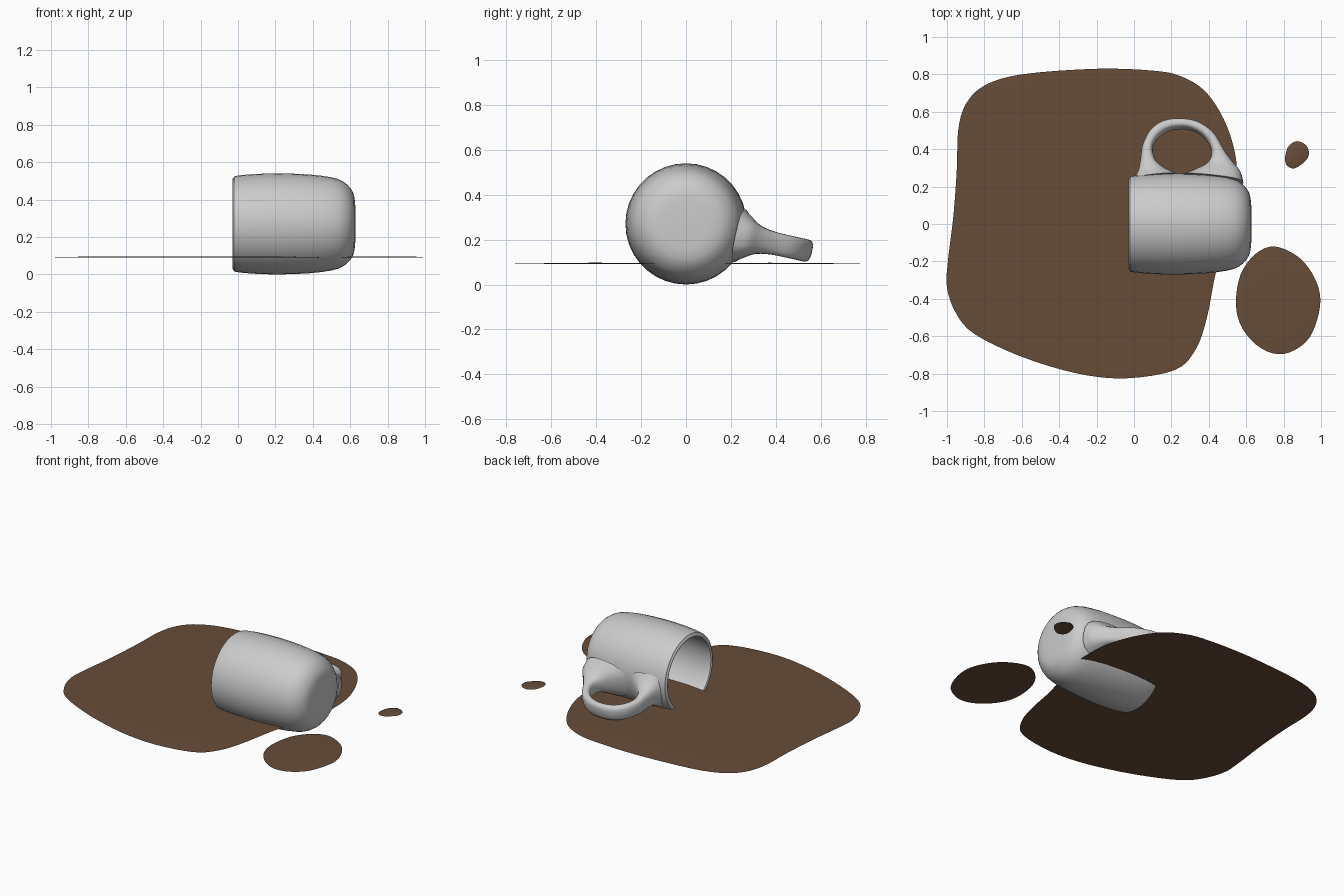
import bpy
from math import sin, cos, pi, radians, copysign
from mathutils import Vector

if "Cube" in bpy.data.objects:
    bpy.data.objects.remove(bpy.data.objects["Cube"])

AXIS_Z = 0.27


def spline(points, steps, closed=False):
    """Catmull-Rom through points of any dimension."""
    n = len(points)
    get = (lambda i: points[i % n]) if closed else (lambda i: points[max(0, min(n - 1, i))])
    out = []
    for i in range(n if closed else n - 1):
        p0, p1, p2, p3 = get(i - 1), get(i), get(i + 1), get(i + 2)
        for s in range(steps):
            t = s / steps
            out.append(tuple(0.5 * (2 * b + (c - a) * t + (2 * a - 5 * b + 4 * c - d) * t * t
                                    + (3 * b - a - 3 * c + d) * t ** 3)
                             for a, b, c, d in zip(p0, p1, p2, p3)))
    if not closed:
        out.append(tuple(points[-1]))
    return out


def loft(name, rings, material=None):
    """Skin closed rings of equal size and cap both ends."""
    n = len(rings[0])
    verts = [v for ring in rings for v in ring]
    faces = [(r * n + i, r * n + (i + 1) % n, (r + 1) * n + (i + 1) % n, (r + 1) * n + i)
             for r in range(len(rings) - 1) for i in range(n)]
    faces.append(tuple(range(n))[::-1])
    faces.append(tuple(range((len(rings) - 1) * n, len(rings) * n)))
    return add_mesh(name, verts, faces, material)


def add_mesh(name, verts, faces, material=None):
    mesh = bpy.data.meshes.new(name)
    mesh.from_pydata(verts, [], faces)
    if material:
        mesh.materials.append(material)
    obj = bpy.data.objects.new(name, mesh)
    bpy.context.collection.objects.link(obj)
    bpy.ops.object.select_all(action='DESELECT')
    obj.select_set(True)
    bpy.context.view_layer.objects.active = obj
    bpy.ops.object.mode_set(mode='EDIT')
    bpy.ops.mesh.select_all(action='SELECT')
    if name.startswith("mug"):
        bpy.ops.mesh.normals_make_consistent(inside=False)
    bpy.ops.object.mode_set(mode='OBJECT')
    bpy.ops.object.shade_smooth_by_angle(angle=radians(50))
    return obj


# Mug body: (x, radius) from outer base, over the rim, to the inner floor
outer = [(0.627, 0.10), (0.62, 0.155), (0.598, 0.195), (0.56, 0.228), (0.50, 0.249),
         (0.38, 0.264), (0.22, 0.27), (0.08, 0.266), (-0.01, 0.257), (-0.022, 0.249)]
inner = [(-0.029, 0.24), (-0.026, 0.231), (-0.012, 0.227), (0.08, 0.235), (0.22, 0.24),
         (0.38, 0.235), (0.50, 0.218), (0.56, 0.185), (0.588, 0.13), (0.594, 0.05)]
SIDES = 36
loft("mug_body", [[(x, r * cos(2 * pi * i / SIDES), AXIS_Z + r * sin(2 * pi * i / SIDES))
                   for i in range(SIDES)] for x, r in spline(outer + inner, 2)])

# Handle: outer point, inner point (x, distance from axis) and half width per section
sections = [(-0.008, 0.235, 0.24, 0.262, 0.12), (0.02, 0.285, 0.17, 0.300, 0.080),
            (0.035, 0.36, 0.117, 0.345, 0.058), (0.045, 0.43, 0.10, 0.415, 0.05),
            (0.085, 0.51, 0.125, 0.468, 0.05), (0.15, 0.56, 0.175, 0.507, 0.05),
            (0.23, 0.575, 0.235, 0.522, 0.05), (0.32, 0.565, 0.30, 0.517, 0.05),
            (0.39, 0.53, 0.36, 0.487, 0.05), (0.44, 0.48, 0.40, 0.44, 0.05),
            (0.485, 0.40, 0.415, 0.385, 0.052), (0.53, 0.335, 0.395, 0.335, 0.062),
            (0.57, 0.285, 0.34, 0.302, 0.085), (0.585, 0.225, 0.25, 0.262, 0.12)]
tilt = radians(-12.5)
out_dir = Vector((0, cos(tilt), sin(tilt)))
side_dir = Vector((0, -sin(tilt), cos(tilt)))


def soft(v):
    return copysign(abs(v) ** 0.75, v)


rings = []
for ox, ov, ix, iv, w in spline(sections, 3):
    a = Vector((ox, 0, AXIS_Z)) + out_dir * ov
    b = Vector((ix, 0, AXIS_Z)) + out_dir * iv
    rings.append([(a + b) / 2 + (a - b) / 2 * soft(cos(2 * pi * k / 20))
                  + side_dir * w * soft(sin(2 * pi * k / 20)) for k in range(20)])
loft("mug_handle", rings)

# Spilled liquid: thin, slightly domed sheets
brown = bpy.data.materials.new("coffee_brown")
brown.diffuse_color = (0.135, 0.073, 0.04, 1)
brown.use_nodes = True
brown.node_tree.nodes["Principled BSDF"].inputs["Base Color"].default_value = brown.diffuse_color


def puddle(name, outline):
    edge = spline(outline, 4, closed=True)[::-1]
    n = len(edge)
    cx, cy = sum(p[0] for p in edge) / n, sum(p[1] for p in edge) / n
    verts, faces = [], []
    scales = (1, 0.95, 0.8, 0.5)
    for s in scales:
        verts += [(cx + (x - cx) * s, cy + (y - cy) * s, 0.091 + 0.006 * (1 - s ** 4))
                  for x, y in edge]
    verts.append((cx, cy, 0.097))
    for r in range(len(scales) - 1):
        faces += [(r * n + i, r * n + (i + 1) % n, (r + 1) * n + (i + 1) % n, (r + 1) * n + i)
                  for i in range(n)]
    last = (len(scales) - 1) * n
    faces += [(last + i, last + (i + 1) % n, len(verts) - 1) for i in range(n)]
    return add_mesh(name, verts, faces, brown)


puddle("main_puddle", [(-0.2, 0.83), (0.1, 0.82), (0.25, 0.79), (0.38, 0.71), (0.48, 0.56),
                       (0.54, 0.38), (0.55, 0.2), (0.52, 0), (0.44, -0.25), (0.39, -0.5),
                       (0.33, -0.67), (0.22, -0.78), (-0.04, -0.825), (-0.3, -0.8),
                       (-0.6, -0.71), (-0.85, -0.59), (-0.95, -0.48), (-1, -0.34),
                       (-0.995, -0.2), (-0.965, 0.05), (-0.947, 0.3), (-0.94, 0.5),
                       (-0.9, 0.64), (-0.8, 0.74), (-0.6, 0.80)])
puddle("large_drop", [(0.75, -0.12), (0.87, -0.17), (0.95, -0.26), (0.995, -0.38), (0.98, -0.51),
                      (0.92, -0.63), (0.80, -0.695), (0.68, -0.665), (0.58, -0.56),
                      (0.545, -0.43), (0.57, -0.27), (0.65, -0.16)])
puddle("small_drop", [(0.87, 0.443), (0.925, 0.415), (0.93, 0.355), (0.86, 0.298),
                      (0.81, 0.325), (0.82, 0.405)])
